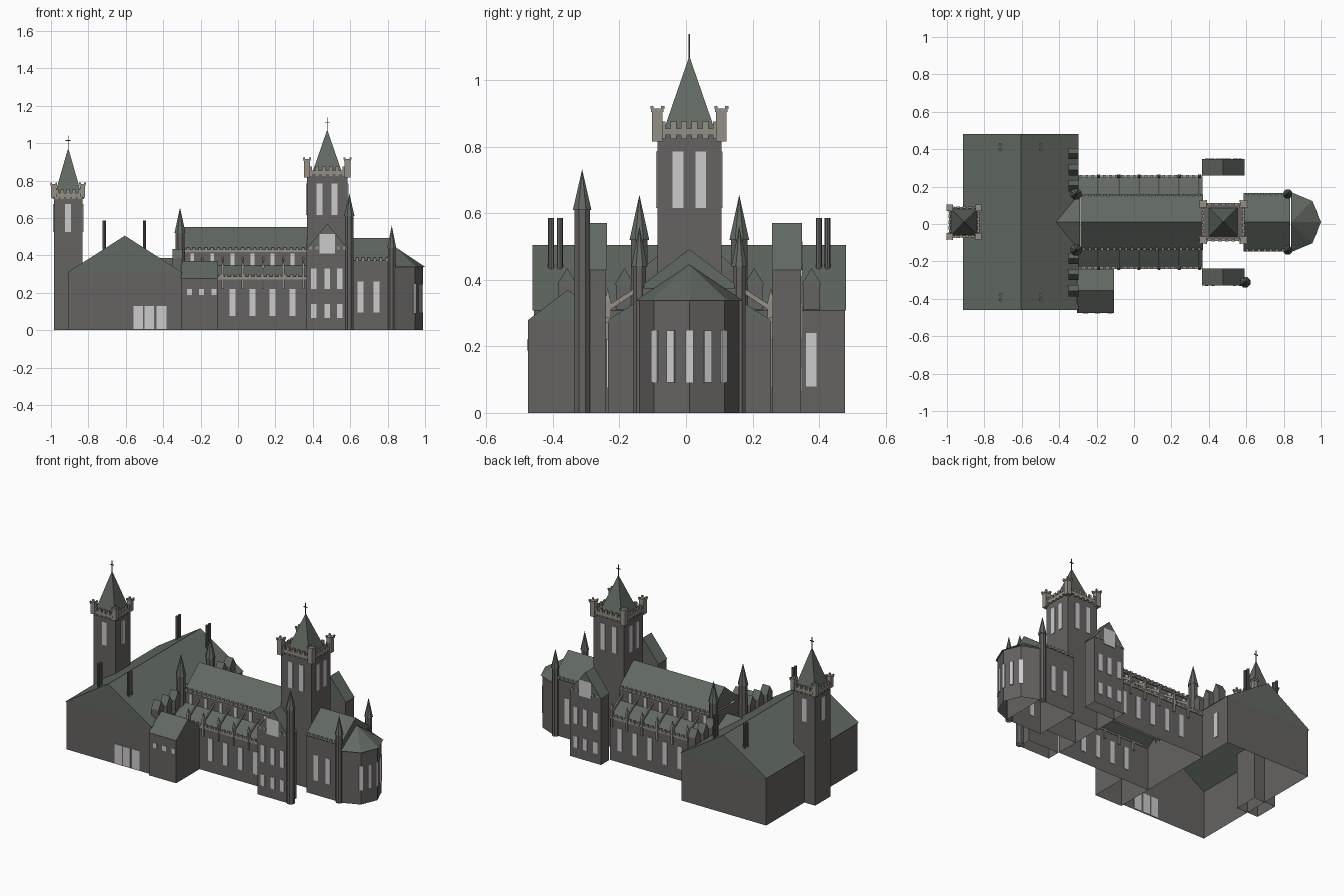
import bpy, bmesh, math
from mathutils import Matrix

if "Cube" in bpy.data.objects:
    bpy.data.objects.remove(bpy.data.objects["Cube"])

C = 0.01  # y of the long axis

def mat(name, c):
    m = bpy.data.materials.new(name)
    m.diffuse_color = (*c, 1)
    m.use_nodes = True
    m.node_tree.nodes["Principled BSDF"].inputs["Base Color"].default_value = m.diffuse_color
    return m

STONE = mat("stone", (0.13, 0.125, 0.12))
ROOF = mat("roof_slate", (0.12, 0.14, 0.12))
TRIM = mat("pale_stone", (0.30, 0.275, 0.235))
GLASS = mat("window_glass", (0.6, 0.6, 0.6))
IRON = mat("iron", (0.06, 0.06, 0.06))

def finish(name, bm, m):
    """Make the object; the building is a hollow shell, so drop hidden floors and ceilings."""
    bmesh.ops.recalc_face_normals(bm, faces=bm.faces)
    bm.normal_update()
    if "walls" in name:
        drop = [f for f in bm.faces if abs(f.normal.z) > 0.1]
    elif m in (STONE, ROOF):
        drop = [f for f in bm.faces if f.normal.z < -0.9]
    else:
        drop = []
    bmesh.ops.delete(bm, geom=drop, context="FACES")
    me = bpy.data.meshes.new(name)
    bm.to_mesh(me)
    bm.free()
    me.materials.append(m)
    bpy.context.collection.objects.link(bpy.data.objects.new(name, me))

def add_box(bm, x0, x1, y0, y1, z0, z1, rot=None):
    c = Matrix.Translation(((x0+x1)/2, (y0+y1)/2, (z0+z1)/2))
    s = Matrix.Diagonal((abs(x1-x0), abs(y1-y0), z1-z0, 1))
    bmesh.ops.create_cube(bm, size=1, matrix=c @ (rot or Matrix()) @ s)

def boxes(name, items, m):
    bm = bmesh.new()
    for b in items:
        add_box(bm, *b)
    finish(name, bm, m)

def add_prism(bm, prof, axis, a, b):
    """Extrude a profile of (u, z) points along x or y."""
    f = (lambda u, z, t: (t, u, z)) if axis == "x" else (lambda u, z, t: (u, t, z))
    va = [bm.verts.new(f(u, z, a)) for u, z in prof]
    vb = [bm.verts.new(f(u, z, b)) for u, z in prof]
    n = len(prof)
    bm.faces.new(va)
    bm.faces.new(vb)
    for i in range(n):
        bm.faces.new((va[i], va[(i+1) % n], vb[(i+1) % n], vb[i]))

def prism(name, prof, axis, a, b, m):
    bm = bmesh.new()
    add_prism(bm, prof, axis, a, b)
    finish(name, bm, m)

def add_cone(bm, x, y, z0, z1, r0, r1, n=8, turn=0.0):
    bmesh.ops.create_cone(bm, cap_ends=True, segments=n, radius1=r0, radius2=r1, depth=z1-z0,
                          matrix=Matrix.Translation((x, y, (z0+z1)/2)) @ Matrix.Rotation(turn, 4, "Z"))

def gable(c, h, eave, ridge):
    return [(c-h, eave), (c+h, eave), (c, ridge)]

def house(c, h, eave, ridge):
    return [(c-h, 0), (c+h, 0), (c+h, eave), (c, ridge), (c-h, eave)]

def merlons(x0, x1, y, z0, z1, step=0.032, w=0.014, d=0.012):
    n = max(1, round((x1-x0)/step))
    return [(x0+(i+.5)*(x1-x0)/n-w/2, x0+(i+.5)*(x1-x0)/n+w/2, y-d/2, y+d/2, z0, z1) for i in range(n)]

# great hall with cross gable
prism("great_hall_walls", house(-0.605, 0.303, 0.31, 0.503), "y", -0.457, 0.477, STONE)
prism("great_hall_roof", gable(-0.605, 0.308, 0.308, 0.505), "y", -0.461, 0.481, ROOF)
prism("hall_cross_roof", gable(C, 0.16, 0.3, 0.385), "x", -0.42, -0.29, ROOF)
boxes("hall_windows", [(x, x+0.052, -0.461, -0.453, 0.005, 0.13) for x in (-0.56, -0.5, -0.435)]
      + [(-0.306, -0.298, 0.36, 0.392, 0.08, 0.24)], GLASS)

# dormers and chimney pairs on the hall
bm, br, bc = bmesh.new(), bmesh.new(), bmesh.new()
for s in (-1, 1):
    for d in (0.367, 0.28, 0.195):
        y = C + s*d
        add_box(bm, -0.35, -0.3, y-0.026, y+0.026, 0.31, 0.388)
        add_prism(br, gable(y, 0.03, 0.385, 0.435), "x", -0.35, -0.298)
    for x in (-0.715, -0.5):
        for d in (0.389, 0.415):
            add_cone(bc, x, C+s*d, 0.43, 0.585, 0.009, 0.009)
finish("dormer_walls", bm, STONE)
finish("dormer_roofs", br, ROOF)
finish("chimneys", bc, STONE)

# nave and aisles
boxes("nave_clerestory_walls", [(-0.3, 0.37, C-0.14, C+0.14, 0.28, 0.43)], STONE)
prism("nave_roof", gable(C, 0.148, 0.428, 0.552), "x", -0.285, 0.37, ROOF)
boxes("aisle_walls", [(-0.302, 0.365, C-0.245, C+0.245, 0, 0.28)], STONE)
bm, bt, bw = bmesh.new(), bmesh.new(), bmesh.new()
for s in (-1, 1):
    yo, yi = C+s*0.245, C+s*0.14
    add_prism(bm, [(yo, 0.279), (yi, 0.279), (yi, 0.345)], "x", -0.302, 0.365)
    for b in (merlons(-0.3, 0.365, yo, 0.275, 0.3) + merlons(-0.285, 0.365, C+s*0.145, 0.425, 0.443)
              + [(-0.3, 0.365, yo-0.005, yo+0.005, 0.272, 0.286),
                 (-0.285, 0.365, C+s*.143-.005, C+s*.143+.005, 0.418, 0.43)]):
        add_box(bt, *b)
    # flying buttresses: slim pier, pinnacle and sloping arm
    for i in range(6):
        x = -0.19 + 0.108*i
        add_box(bt, x-0.006, x+0.006, yo-0.01, yo+0.01, 0.22, 0.335)
        add_cone(bt, x, yo, 0.335, 0.375, 0.012, 0, 4, math.pi/4)
        add_prism(bt, [(yo, 0.305), (yo, 0.322), (yi, 0.39), (yi, 0.375)], "x", x-0.004, x+0.004)
    for i in range(5):
        x = -0.137 + 0.107*i
        add_box(bw, x-0.016, x+0.016, yo-0.004, yo+0.004, 0.075, 0.22)
    for i in range(6):
        x = -0.244 + 0.107*i
        add_box(bw, x-0.01, x+0.01, yi-0.004, yi+0.004, 0.345, 0.41)
finish("aisle_roofs", bm, ROOF)
finish("nave_parapets_and_flying_buttresses", bt, TRIM)
finish("nave_windows", bw, GLASS)

# south porch
prism("porch_walls", house(-0.355, 0.12, 0.277, 0.368), "x", -0.303, -0.11, STONE)
prism("porch_roof", gable(-0.355, 0.122, 0.277, 0.37), "x", -0.305, -0.108, ROOF)
boxes("porch_windows", [(x, x+0.026, -0.478, -0.47, 0.188, 0.22) for x in (-0.273, -0.208, -0.142)], GLASS)

# transepts, standing clear of the tower
bm, br, bt, bw = bmesh.new(), bmesh.new(), bmesh.new(), bmesh.new()
for s in (-1, 1):
    yi, yo = C+s*0.25, C+s*0.335
    add_prism(bm, house(0.477, 0.11, 0.43, 0.568), "y", yi, yo)
    add_prism(br, gable(0.477, 0.113, 0.43, 0.57), "y", C+s*0.248, C+s*0.338)
    for b in merlons(0.37, 0.44, yo, 0.43, 0.447) + merlons(0.52, 0.585, yo, 0.43, 0.447):
        add_box(bt, *b)
    for x in (0.405, 0.477, 0.545):
        for z0, z1 in ((0.065, 0.14), (0.22, 0.33)):
            add_box(bw, x-0.015, x+0.015, yo-0.004, yo+0.004, z0, z1)
    add_box(bw, 0.435, 0.519, yo-0.005, yo+0.005, 0.41, 0.515)
finish("transept_walls", bm, STONE)
finish("transept_roofs", br, ROOF)
finish("transept_battlements", bt, TRIM)
finish("transept_windows", bw, GLASS)

def tower(name, x, hx, hy, top, spire, tur, tz, slots, wz, sh):
    boxes(name+"_shaft", [(x-hx, x+hx, C-hy, C+hy, 0, top+0.018)], STONE)
    t = []
    for s in (-1, 1):
        # corbels below and merlons above the parapet
        for z0, z1 in ((top-0.012, top), (top+0.018, top+0.04)):
            t += merlons(x-hx, x+hx, C+s*(hy+0.001), z0, z1, 0.034, 0.018)
            t += [(b[2]+x-C, b[3]+x-C, b[0]-x+C, b[1]-x+C, z0, z1)
                  for b in merlons(x-hy, x+hy, C+s*(hx+0.001), z0, z1, 0.034, 0.018)]
        t.append((x-hx-.004, x+hx+.004, C+s*hy-.005, C+s*hy+.005, top, top+0.019))
        t.append((x+s*hx-.005, x+s*hx+.005, C-hy-.004, C+hy+.004, top, top+0.019))
        # corner turrets with four merlons
        for q in (-1, 1):
            cx, cy = x+q*hx, C+s*hy
            t.append((cx-tur, cx+tur, cy-tur, cy+tur, tz[0], tz[1]-0.009))
            t.append((cx-tur-.003, cx+tur+.003, cy-tur-.003, cy+tur+.003, tz[1]-0.018, tz[1]-0.008))
            t += [(cx+i*tur-.005, cx+i*tur+.005, cy+j*tur-.005, cy+j*tur+.005, tz[1]-0.009, tz[1])
                  for i in (-1, 1) for j in (-1, 1)]
    boxes(name+"_battlements", t, TRIM)
    w = []
    for s in (-1, 1):
        for d in slots:
            w.append((x+d-0.016, x+d+0.016, C+s*hy-0.004, C+s*hy+0.004, *wz))
            w.append((x+s*hx-0.004, x+s*hx+0.004, C+d*.85-0.016, C+d*.85+0.016, *wz))
    boxes(name+"_windows", w, GLASS)
    bm = bmesh.new()
    add_cone(bm, x, C, top+0.017, spire, sh*math.sqrt(2), 0, 4, math.pi/4)
    finish(name+"_spire", bm, ROOF)
    r = 0.002
    boxes(name+"_cross", [(x-r, x+r, C-r, C+r, spire-0.02, spire+0.066),
                          (x-0.013, x+0.013, C-r, C+r, spire+0.037, spire+0.042)], IRON)

tower("central_tower", 0.477, 0.109, 0.096, 0.835, 1.072, 0.016, (0.815, 0.922), (-0.04, 0.04), (0.615, 0.785), 0.076)
tower("west_tower", -0.908, 0.077, 0.077, 0.713, 0.975, 0.0135, (0.71, 0.79), (0,), (0.525, 0.675), 0.07)

# choir and half-octagon apse
boxes("choir_walls", [(0.585, 0.84, C-0.148, C+0.148, 0, 0.375)], STONE)
prism("choir_roof", gable(C, 0.157, 0.372, 0.492), "x", 0.585, 0.835, ROOF)
boxes("choir_battlements", [b for s in (-1, 1) for b in merlons(0.59, 0.81, C+s*0.15, 0.37, 0.388)], TRIM)
boxes("choir_windows", [(x, x+0.032, C+s*.148-.004, C+s*.148+.004, 0.095, 0.26)
                        for s in (-1, 1) for x in (0.638, 0.725)], GLASS)
bm, br, bw = bmesh.new(), bmesh.new(), bmesh.new()
add_cone(bm, 0.84, C, 0, 0.34, 0.15, 0.15, 8)
add_cone(br, 0.84, C, 0.338, 0.445, 0.16, 0, 8)
for b in (bm, br):  # keep only the eastern half
    bmesh.ops.bisect_plane(b, geom=b.verts[:]+b.edges[:]+b.faces[:], plane_co=(0.84, 0, 0),
                           plane_no=(1, 0, 0), clear_inner=True)
for deg in (-45, -22.5, 0, 22.5, 45):
    a = math.radians(deg)
    x, y = 0.84+0.146*math.cos(a), C+0.146*math.sin(a)
    add_box(bw, x-0.004, x+0.004, y-0.012, y+0.012, 0.092, 0.247, Matrix.Rotation(a, 4, "Z"))
finish("apse_walls", bm, STONE)
finish("apse_roof", br, ROOF)
finish("apse_windows", bw, GLASS)

# octagonal pinnacle turrets
bm, br = bmesh.new(), bmesh.new()
for x, y, z0, zc, zt, r in ((-0.31, C-0.15, 0.28, 0.52, 0.655, 0.027), (-0.31, C+0.15, 0.28, 0.52, 0.655, 0.027),
                            (0.595, C-0.322, 0, 0.61, 0.732, 0.025),
                            (0.822, C-0.15, 0, 0.44, 0.56, 0.021), (0.822, C+0.15, 0, 0.44, 0.56, 0.021)):
    add_cone(bm, x, y, z0, zc, r, r, 8, math.pi/8)
    add_cone(br, x, y, zc, zt, r+0.005, 0, 8, math.pi/8)
finish("pinnacle_shafts", bm, STONE)
finish("pinnacle_caps", br, ROOF)
